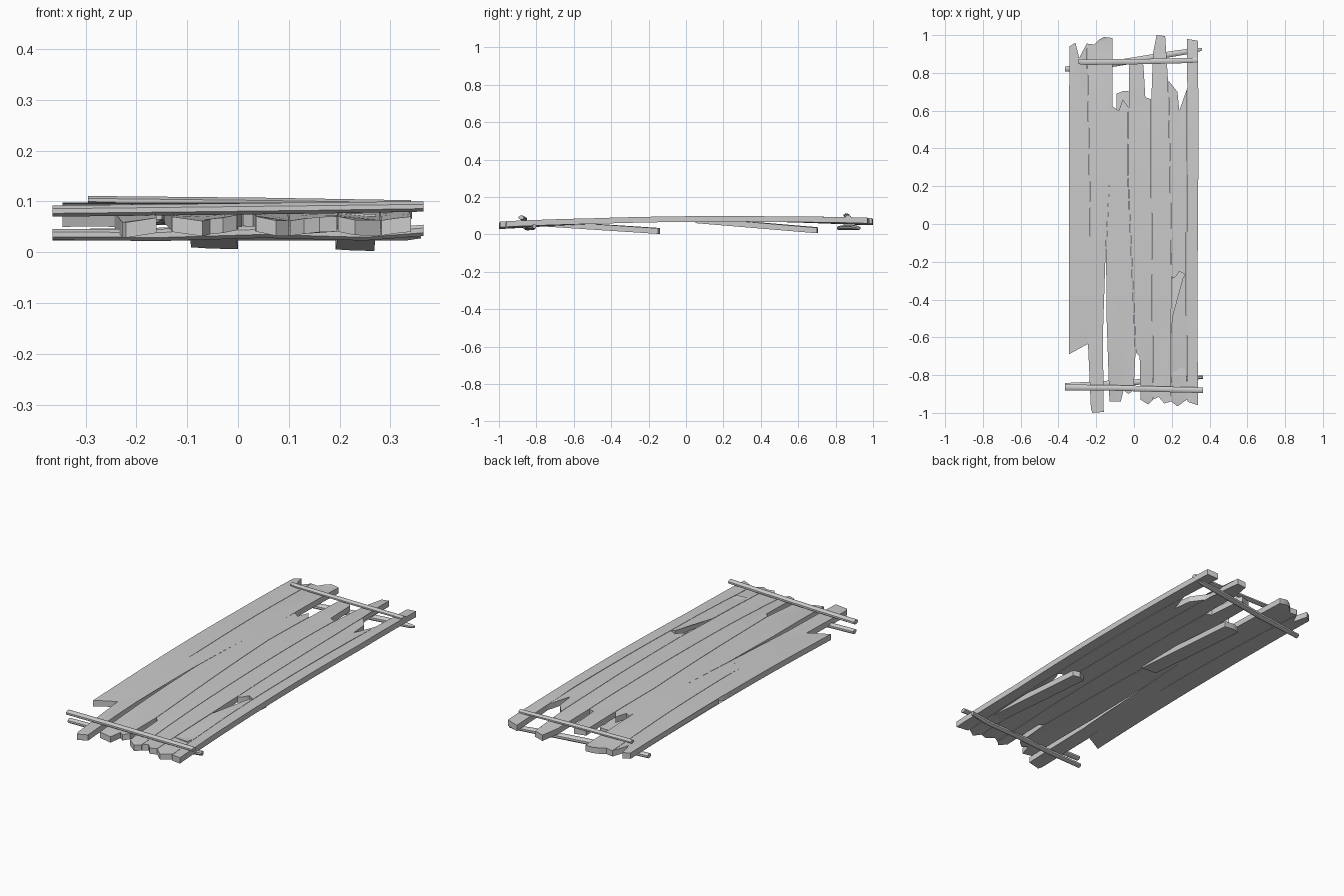
import bpy, bmesh, math
from mathutils import Vector

if "Cube" in bpy.data.objects:
    bpy.data.objects.remove(bpy.data.objects["Cube"])

grey = bpy.data.materials.new("weathered_grey_wood")
grey.diffuse_color = (0.6, 0.6, 0.6, 1)
grey.use_nodes = True
grey.node_tree.nodes["Principled BSDF"].inputs["Base Color"].default_value = grey.diffuse_color


def finish(bm, name):
    bmesh.ops.recalc_face_normals(bm, faces=bm.faces[:])
    me = bpy.data.meshes.new(name)
    bm.to_mesh(me)
    bm.free()
    me.materials.append(grey)
    ob = bpy.data.objects.new(name, me)
    bpy.context.collection.objects.link(ob)
    bpy.ops.object.select_all(action='DESELECT')
    ob.select_set(True)
    bpy.context.view_layer.objects.active = ob
    bpy.ops.object.shade_smooth_by_angle(angle=math.radians(40))


def deck_height(x, y):
    """Bottom of the deck: arched along its length, wavy near the ends."""
    end = min(1, max(0, (abs(y) - 0.5) / 0.4))
    return 0.043 + 0.01 * y + 0.024 * (1 - y * y) + 0.005 * end * math.sin(38 * x + 1)


def plank(name, outline, height=deck_height, thick=0.03):
    """Cut a broken outline from a board, slice it and bend it."""
    bm = bmesh.new()
    face = bm.faces.new([bm.verts.new((x, y, 0)) for x, y in outline])
    bmesh.ops.triangulate(bm, faces=[face])
    for i in range(-9, 10):
        bmesh.ops.bisect_plane(bm, geom=bm.verts[:] + bm.edges[:] + bm.faces[:],
                               plane_co=(0, i / 10, 0), plane_no=(0, 1, 0))
    out = bmesh.ops.extrude_face_region(bm, geom=bm.faces[:])
    for v in out["geom"]:
        if isinstance(v, bmesh.types.BMVert):
            v.co.z = thick
    for v in bm.verts:
        v.co.z += height(v.co.x, v.co.y)
    finish(bm, name)


def rail(name, points, sides=8):
    """Rough pole along x; each point is x, y, z, half depth, half height."""
    bm = bmesh.new()
    rings = []
    for x, y, z, ry, rz in points:
        rings.append([bm.verts.new((x, y + ry * math.cos(a), z + rz * math.sin(a)))
                      for a in (2 * math.pi * (k + 0.5) / sides for k in range(sides))])
    for a, b in zip(rings, rings[1:]):
        for k in range(sides):
            n = (k + 1) % sides
            bm.faces.new((a[k], a[n], b[n], b[k]))
    bm.faces.new(rings[0])
    bm.faces.new(rings[-1])
    finish(bm, name)


# Deck planks, left to right
plank("left_plank", [(-.345, -.69), (-.29, -.66), (-.235, -.63), (-.232, 0), (-.25, .955),
                     (-.29, .88), (-.31, .96), (-.342, .94), (-.34, .22), (-.325, .2), (-.345, .17)])
plank("long_left_plank", [(-.228, -.98), (-.22, -1), (-.16, -.995), (-.165, -.6), (-.18, -.14),
                          (-.15, -.14), (-.112, .55), (-.115, .985), (-.16, .99), (-.185, .975),
                          (-.21, .95), (-.248, .955), (-.23, 0), (-.245, -.6)])
plank("inner_left_plank", [(-.13, -.94), (-.07, -.94), (-.055, -.88), (-.03, -.9), (-.002, -.88),
                           (.008, -.68), (-.035, .3), (-.03, .62), (-.06, .66), (-.08, .6),
                           (-.11, .62), (-.148, -.14), (-.145, -.5)])
plank("middle_plank", [(.01, -.68), (.03, -.7), (.035, -.93), (.075, -.955), (.1, -.93),
                       (.09, .3), (.09, .66), (.06, .67), (.05, .84), (.03, .87),
                       (-.025, .85), (-.028, .6), (-.033, .3)])
plank("inner_right_plank", [(.102, -.93), (.13, -.915), (.16, -.95), (.195, -.94), (.198, -.27),
                            (.19, .3), (.18, .76), (.168, .78), (.165, .995), (.12, 1),
                            (.1, .9), (.092, .66), (.092, .3)])
plank("broken_plank_front", [(.197, -.94), (.23, -.965), (.28, -.93), (.275, -.27), (.26, -.28),
                             (.225, -.5), (.2, -.5)])
plank("broken_plank_back", [(.2, -.29), (.22, -.28), (.24, -.25), (.275, -.27), (.282, .72),
                            (.24, .6), (.23, .7), (.182, .76), (.192, .3)])
plank("right_plank", [(.282, -.94), (.31, -.95), (.34, -.96), (.335, -.5), (.342, .5),
                      (.338, .97), (.28, .98), (.284, .5), (.277, -.3)])

# Snapped splinters hanging below the deck
plank("left_splinter", [(-.1, .05), (-.01, .05), (0, .7), (-.055, .705), (-.092, .69)],
      lambda x, y: .06 - .054 * (y - .05) / .65 - .03 * x, .03)
plank("right_splinter", [(.2, -.8), (.272, -.8), (.268, -.15), (.23, -.14), (.192, -.16)],
      lambda x, y: .045 - .043 * (y + .8) / .66 + .03 * (.268 - x), .03)

# Cross rails above and below the deck
rail("front_top_rail", [(-.365, -.865, .081, .017, .012), (-.1, -.868, .084, .016, .012),
                        (.15, -.875, .087, .016, .012), (.365, -.88, .09, .016, .011)])
rail("back_top_rail", [(-.295, .86, .103, .014, .008), (-.26, .857, .102, .016, .009),
                       (.05, .86, .098, .015, .01), (.34, .867, .094, .015, .009)])
rail("front_bottom_rail", [(-.365, -.855, .035, .014, .012), (-.15, -.845, .034, .016, .013),
                           (.05, -.835, .04, .016, .013), (.25, -.82, .034, .015, .012),
                           (.365, -.81, .043, .01, .012)])
rail("back_bottom_rail", [(-.365, .82, .034, .015, .012), (-.1, .85, .036, .018, .014),
                          (.2, .9, .036, .017, .014), (.33, .92, .033, .014, .011),
                          (.36, .925, .032, .006, .005)])
